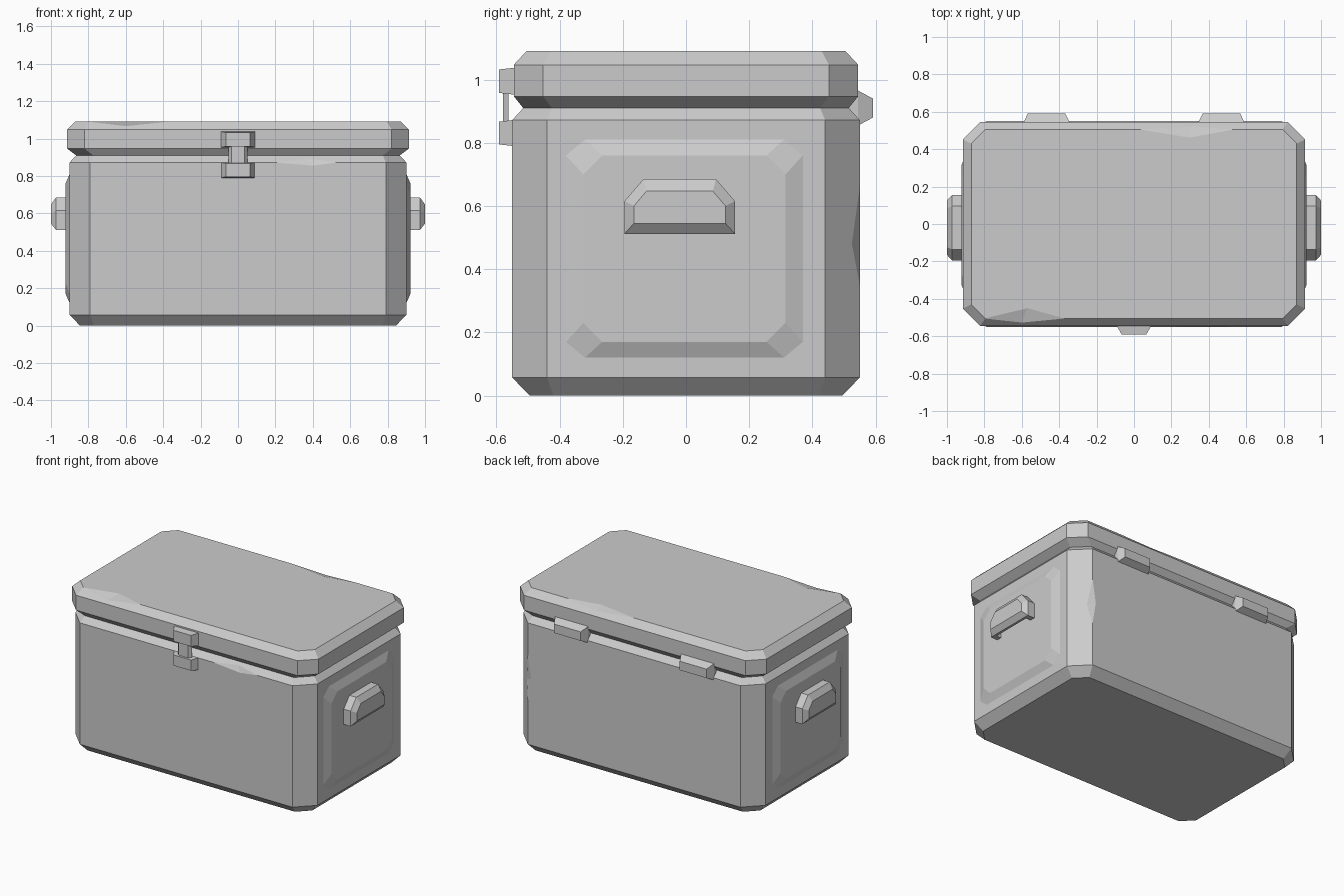
import bpy
import bmesh

cube = bpy.data.objects.get("Cube")
if cube:
    bpy.data.objects.remove(cube)

grey = bpy.data.materials.new("plain_grey")
grey.use_nodes = True
grey.diffuse_color = (0.6, 0.6, 0.6, 1)
grey.node_tree.nodes["Principled BSDF"].inputs["Base Color"].default_value = (0.6, 0.6, 0.6, 1)


def finish(name, bm):
    bmesh.ops.recalc_face_normals(bm, faces=bm.faces)
    mesh = bpy.data.meshes.new(name)
    bm.to_mesh(mesh)
    bm.free()
    mesh.materials.append(grey)
    obj = bpy.data.objects.new(name, mesh)
    bpy.context.collection.objects.link(obj)
    return obj


def loft(name, rings, mirror=False):
    """Skin a stack of equal rings and cap both ends."""
    bm = bmesh.new()
    loops = [[bm.verts.new(p) for p in ring] for ring in rings]
    n = len(loops[0])
    for a, b in zip(loops, loops[1:]):
        for i in range(n):
            j = (i + 1) % n
            bm.faces.new((a[i], a[j], b[j], b[i]))
    bm.faces.new(loops[0])
    bm.faces.new(loops[-1])
    obj = finish(name, bm)
    if mirror:
        obj.modifiers.new("mirror", 'MIRROR')
    return obj


def octagon(rx, ry, cx, cy):
    """Rectangle of half sizes rx, ry with cut corners."""
    ix, iy = rx - cx, ry - cy
    return [(ix, -ry), (rx, -iy), (rx, iy), (ix, ry),
            (-ix, ry), (-rx, iy), (-rx, -iy), (-ix, -ry)]


def level(z, rx, ry, c):
    return [(x, y, z) for x, y in octagon(rx, ry, c, c)]


def rect(y, x0, x1, z0, z1):
    return [(x0, y, z0), (x1, y, z0), (x1, y, z1), (x0, y, z1)]


def cut(target, name, points):
    """Subtract the convex hull of the points."""
    bm = bmesh.new()
    for p in points:
        bm.verts.new(p)
    bmesh.ops.convex_hull(bm, input=bm.verts)
    cutter = finish(name, bm)
    cutter.hide_render = True
    cutter.hide_viewport = True
    cutter.display_type = 'WIRE'
    mod = target.modifiers.new(name, 'BOOLEAN')
    mod.operation = 'DIFFERENCE'
    mod.solver = 'EXACT'
    mod.object = cutter


# Main box and lid
body = loft("box_body", [level(0, 0.845, 0.495, 0.075),
                         level(0.057, 0.9, 0.55, 0.11),
                         level(0.872, 0.9, 0.55, 0.11),
                         level(0.91, 0.865, 0.515, 0.09)])
lid = loft("lid", [level(0.91, 0.865, 0.515, 0.09),
                   level(0.947, 0.915, 0.545, 0.093),
                   level(1.047, 0.915, 0.545, 0.093),
                   level(1.09, 0.87, 0.505, 0.075)])

# Worn chips along the edges: two ends, two face points, one point outside
cut(lid, "lid_front_chip", [(-0.8, -0.505, 1.09), (-0.37, -0.505, 1.09),
                            (-0.57, -0.45, 1.09), (-0.6, -0.528, 1.066), (-0.58, -0.57, 1.15)])
cut(lid, "lid_back_chip", [(0.03, 0.505, 1.09), (0.53, 0.505, 1.09),
                           (0.3, 0.462, 1.09), (0.3, 0.523, 1.071), (0.3, 0.57, 1.15)])
cut(body, "rim_chip", [(0.2, -0.55, 0.872), (0.53, -0.55, 0.872),
                       (0.37, -0.53, 0.893), (0.4, -0.55, 0.855), (0.38, -0.6, 0.9)])
cut(body, "corner_chip", [(0.79, 0.55, 0.35), (0.79, 0.55, 0.66),
                          (0.815, 0.525, 0.48), (0.765, 0.55, 0.5), (0.82, 0.6, 0.5)])

# Raised end panels
loft("end_panel", [[(x, y - 0.005, z + 0.465) for y, z in octagon(ry, rz, c, d)]
                   for x, ry, rz, c, d in ((0.89, 0.375, 0.345, 0.06, 0.05),
                                           (0.9, 0.375, 0.345, 0.06, 0.05),
                                           (0.922, 0.32, 0.295, 0.06, 0.06))], mirror=True)


# Carry handles, hollow underneath
def grip(x, half, low, shoulder, top, slope):
    pts = [(-half, low), (half, low), (half, shoulder),
           (half - slope, top), (slope - half, top), (-half, shoulder)]
    return [(x, y - 0.02, z) for y, z in pts]


handle = loft("carry_handle", [grip(0.91, 0.175, 0.512, 0.615, 0.685, 0.06),
                               grip(0.973, 0.175, 0.512, 0.615, 0.685, 0.06),
                               grip(1.0, 0.145, 0.545, 0.6, 0.647, 0.04)])
cut(handle, "handle_hollow", [(x, y, z) for x in (0.9, 0.957)
                              for y, z in ((-0.16, 0.45), (0.12, 0.45), (-0.16, 0.595),
                                           (0.12, 0.595), (-0.12, 0.64), (0.08, 0.64))])
handle.modifiers.new("mirror", 'MIRROR')

# Back hinges
loft("hinge", [rect(0.5, 0.345, 0.59, 0.855, 0.965),
               rect(0.545, 0.345, 0.59, 0.855, 0.965),
               rect(0.592, 0.368, 0.567, 0.88, 0.94)], mirror=True)

# Front latch: two blocks joined by a thin strap
for name, z0, z1 in (("latch_upper_block", 0.953, 1.037), ("latch_lower_block", 0.79, 0.872)):
    loft(name, [rect(-0.53, -0.09, 0.09, z0, z1),
                rect(-0.548, -0.09, 0.09, z0, z1),
                rect(-0.592, -0.065, 0.065, z0 + 0.005, z1 - 0.005)])
loft("latch_strap", [rect(-0.562, -0.052, 0.052, 0.86, 0.965),
                     rect(-0.58, -0.036, 0.036, 0.86, 0.965)])
